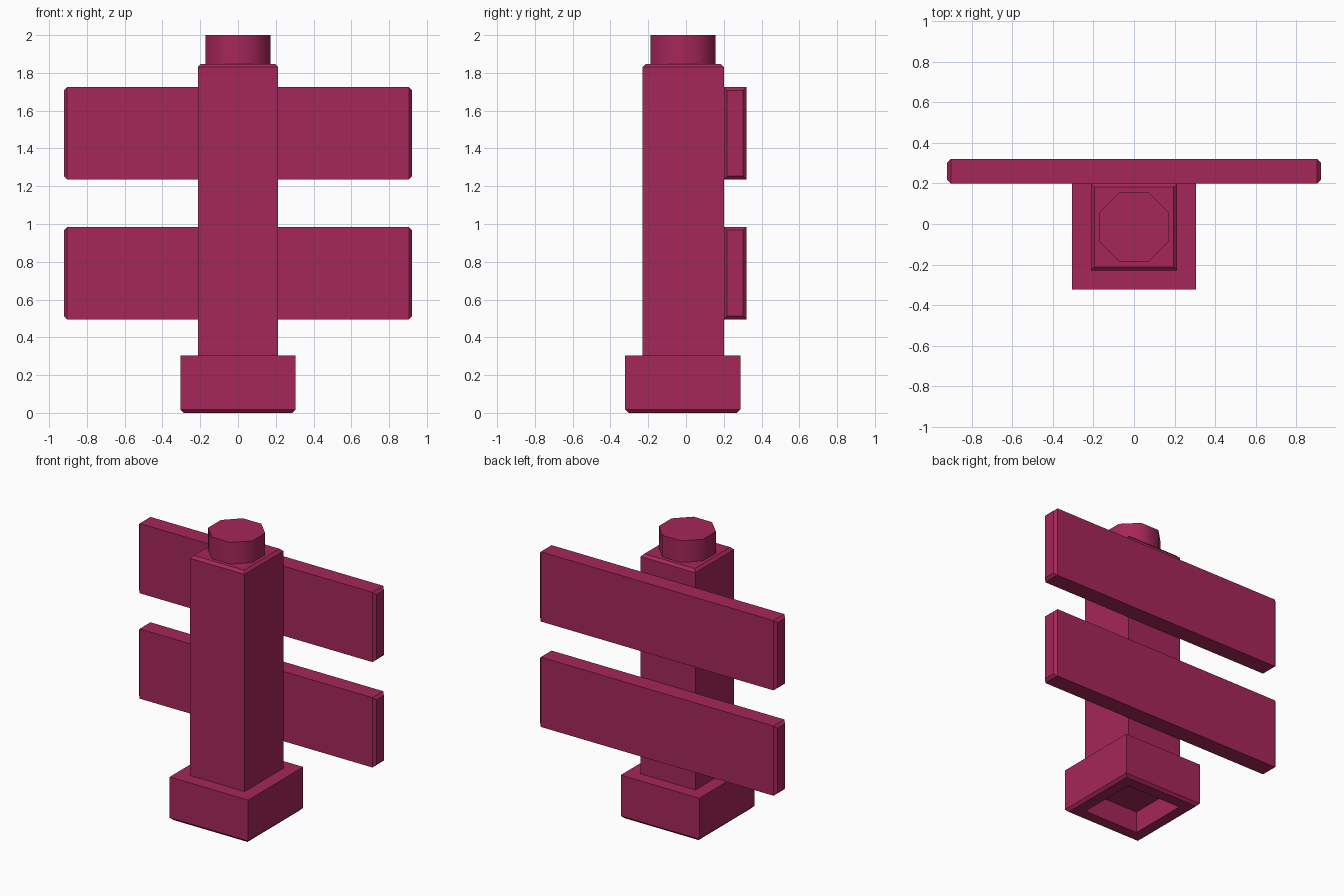
import bpy, bmesh, math
from mathutils import Vector

if "Cube" in bpy.data.objects:
    bpy.data.objects.remove(bpy.data.objects["Cube"])

mat = bpy.data.materials.new("crimson")
mat.diffuse_color = (0.38, 0.02, 0.10, 1)
mat.use_nodes = True
mat.node_tree.nodes["Principled BSDF"].inputs["Base Color"].default_value = mat.diffuse_color


def finish(name, bm):
    bmesh.ops.recalc_face_normals(bm, faces=bm.faces)
    me = bpy.data.meshes.new(name)
    bm.to_mesh(me)
    bm.free()
    me.materials.append(mat)
    ob = bpy.data.objects.new(name, me)
    bpy.context.collection.objects.link(ob)
    return ob


def box(lo, hi):
    lo, hi = Vector(lo), Vector(hi)
    bm = bmesh.new()
    bmesh.ops.create_cube(bm, size=1)
    for v in bm.verts:
        v.co = (lo + hi) / 2 + v.co * (hi - lo)
    return bm


def facing(bm, direction):
    bm.normal_update()
    return max(bm.faces, key=lambda f: f.normal.dot(Vector(direction)))


def chamfer(bm, direction, width):
    """Bevel the rim of the face pointing along direction."""
    bmesh.ops.bevel(bm, geom=list(facing(bm, direction).edges), offset=width,
                    segments=1, affect='EDGES')


# base block with chamfered foot and square recess underneath
bm = box((-0.305, -0.322, 0), (0.305, 0.288, 0.305))
chamfer(bm, (0, 0, -1), 0.018)
bottom = facing(bm, (0, 0, -1))
bmesh.ops.inset_individual(bm, faces=[bottom], thickness=0.107)
top = bmesh.ops.extrude_discrete_faces(bm, faces=[bottom])["faces"]
bmesh.ops.translate(bm, verts=top[0].verts, vec=(0, 0, 0.15))
finish("base", bm)

# square post
bm = box((-0.213, -0.23, 0.305), (0.213, 0.2, 1.848))
chamfer(bm, (0, 0, 1), 0.018)
finish("post", bm)

# octagonal cap
bm = bmesh.new()
r = 0.172 / math.cos(math.pi / 8)
bmesh.ops.create_cone(bm, cap_ends=True, segments=8, radius1=r, radius2=r, depth=0.152)
xs = [v.co.x for v in bm.verts]
# turn so the flats line up with the axes
if max(xs) > 0.18:
    for v in bm.verts:
        x, y = v.co.xy
        c, s = math.cos(math.pi / 8), math.sin(math.pi / 8)
        v.co.x, v.co.y = x * c - y * s, x * s + y * c
bmesh.ops.translate(bm, verts=bm.verts, vec=(0, -0.015, 1.924))
cap = finish("cap", bm)
bpy.context.view_layer.objects.active = cap
cap.select_set(True)
bpy.ops.object.shade_smooth_by_angle(angle=math.radians(50))

# two planks on the back, ends chamfered
for name, z in (("lower_plank", 0.495), ("upper_plank", 1.235)):
    bm = box((-0.922, 0.2, z), (0.922, 0.32, z + 0.49))
    for side in (-1, 1):
        chamfer(bm, (side, 0, 0), 0.018)
    finish(name, bm)
